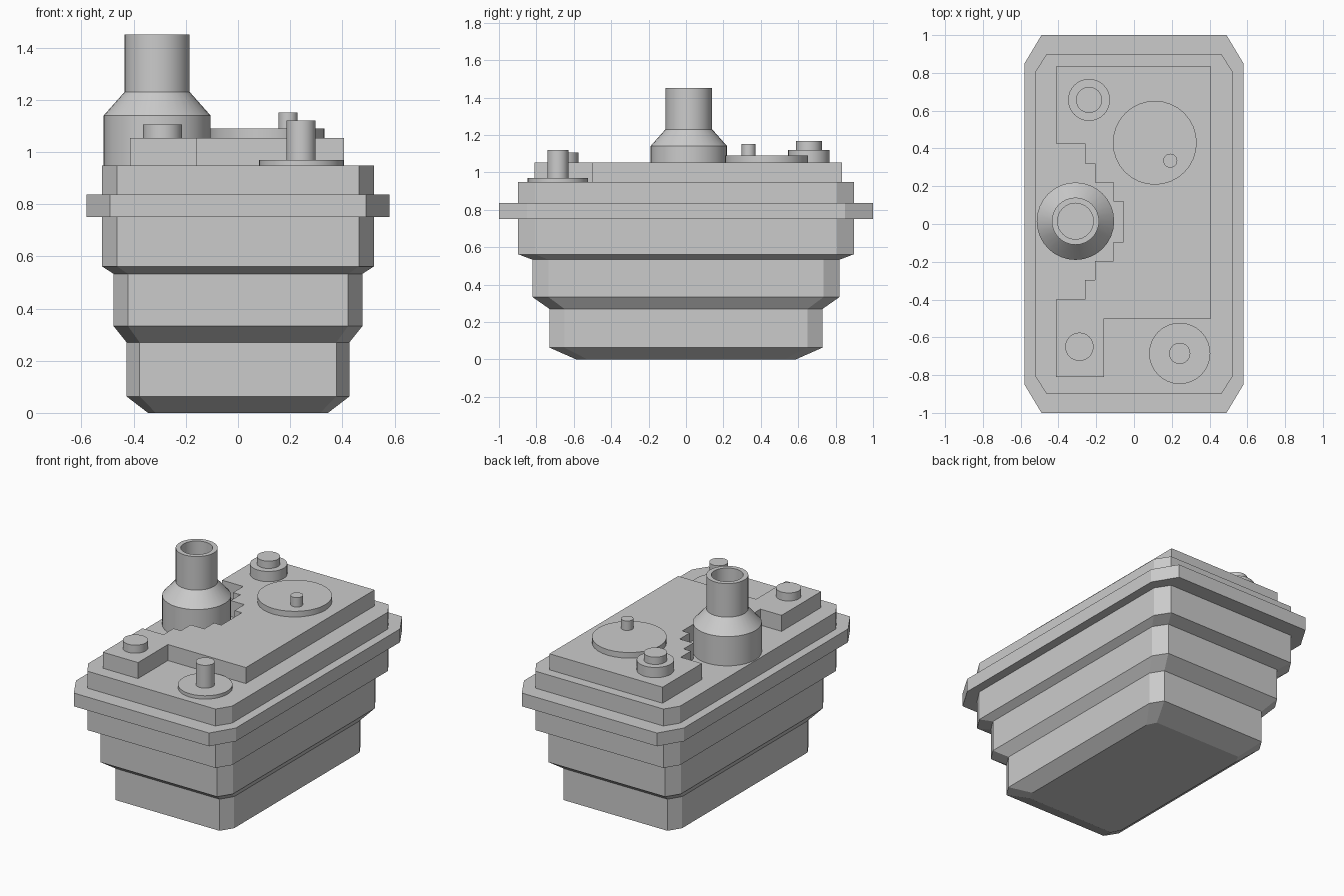
import bpy, bmesh, math

if "Cube" in bpy.data.objects:
    bpy.data.objects.remove(bpy.data.objects["Cube"])


def finish(bm, name, smooth=False):
    bmesh.ops.recalc_face_normals(bm, faces=bm.faces)
    me = bpy.data.meshes.new(name)
    bm.to_mesh(me)
    bm.free()
    ob = bpy.data.objects.new(name, me)
    bpy.context.collection.objects.link(ob)
    if smooth:
        bpy.ops.object.select_all(action='DESELECT')
        ob.select_set(True)
        bpy.context.view_layer.objects.active = ob
        bpy.ops.object.shade_smooth_by_angle(angle=math.radians(25))
    return ob


def loft(name, rings, smooth=False):
    """Skin a stack of equal-length rings and cap both ends."""
    bm = bmesh.new()
    loops = [[bm.verts.new(p) for p in ring] for ring in rings]
    n = len(loops[0])
    for a, b in zip(loops, loops[1:]):
        for i in range(n):
            j = (i + 1) % n
            bm.faces.new((a[i], a[j], b[j], b[i]))
    bm.faces.new(loops[0][::-1])
    bm.faces.new(loops[-1])
    return finish(bm, name, smooth)


def chamfered(x, y, cx, cy, z):
    """Rectangle with cut corners, half sizes x and y."""
    pts = []
    for sx, sy in ((1, 1), (-1, 1), (-1, -1), (1, -1)):
        pair = [(sx * x, sy * (y - cy), z), (sx * (x - cx), sy * y, z)]
        pts += pair if sx * sy > 0 else pair[::-1]
    return pts


def lathe(name, x, y, profile, n=32):
    """Round part from (radius, height) steps."""
    rings = [[(x + r * math.cos(2 * math.pi * i / n),
               y + r * math.sin(2 * math.pi * i / n), z) for i in range(n)]
             for r, z in profile]
    return loft(name, rings, True)


# Stepped hull
loft("stepped_hull", [chamfered(*s) for s in (
    (0.345, 0.587, 0.03, 0.06, 0.0),
    (0.427, 0.73, 0.05, 0.08, 0.063),
    (0.427, 0.73, 0.05, 0.08, 0.27),
    (0.477, 0.82, 0.055, 0.085, 0.333),
    (0.477, 0.82, 0.055, 0.085, 0.533),
    (0.522, 0.897, 0.058, 0.09, 0.562),
    (0.522, 0.897, 0.058, 0.09, 0.948))])

# Rim around the hull
loft("rim", [chamfered(0.58, 1.0, 0.09, 0.15, z) for z in (0.75, 0.837)])

# Raised deck with a stair-stepped notch around the funnel
outline = [(-0.413, 0.833), (-0.413, 0.425), (-0.26, 0.425), (-0.26, 0.32),
           (-0.207, 0.32), (-0.207, 0.22), (-0.108, 0.22), (-0.108, 0.118),
           (-0.055, 0.118), (-0.055, -0.094), (-0.108, -0.094), (-0.108, -0.195),
           (-0.207, -0.195), (-0.207, -0.296), (-0.26, -0.296), (-0.26, -0.4),
           (-0.413, -0.4), (-0.413, -0.81), (-0.158, -0.81), (-0.158, -0.5),
           (0.407, -0.5), (0.407, 0.833)]
loft("raised_deck", [[(x, y, z) for x, y in outline] for z in (0.94, 1.053)])

# Hollow funnel
lathe("funnel", -0.31, 0.015, [(0.205, 0.94), (0.205, 1.14), (0.125, 1.23),
                               (0.125, 1.45), (0.095, 1.45), (0.095, 1.23)])

# Round fittings on the deck: base disc plus pin
lathe("large_disc", 0.11, 0.43, [(0.222, 1.04), (0.222, 1.09)])
lathe("large_disc_pin", 0.192, 0.335, [(0.037, 1.08), (0.037, 1.152)])
lathe("front_disc", 0.242, -0.685, [(0.162, 0.94), (0.162, 0.97)])
lathe("front_post", 0.242, -0.685, [(0.056, 0.96), (0.056, 1.12)])
lathe("front_cap", -0.289, -0.65, [(0.075, 1.04), (0.075, 1.106)])
lathe("rear_cap_base", -0.238, 0.657, [(0.111, 1.04), (0.111, 1.12)])
lathe("rear_cap_top", -0.238, 0.657, [(0.069, 1.11), (0.069, 1.168)])
